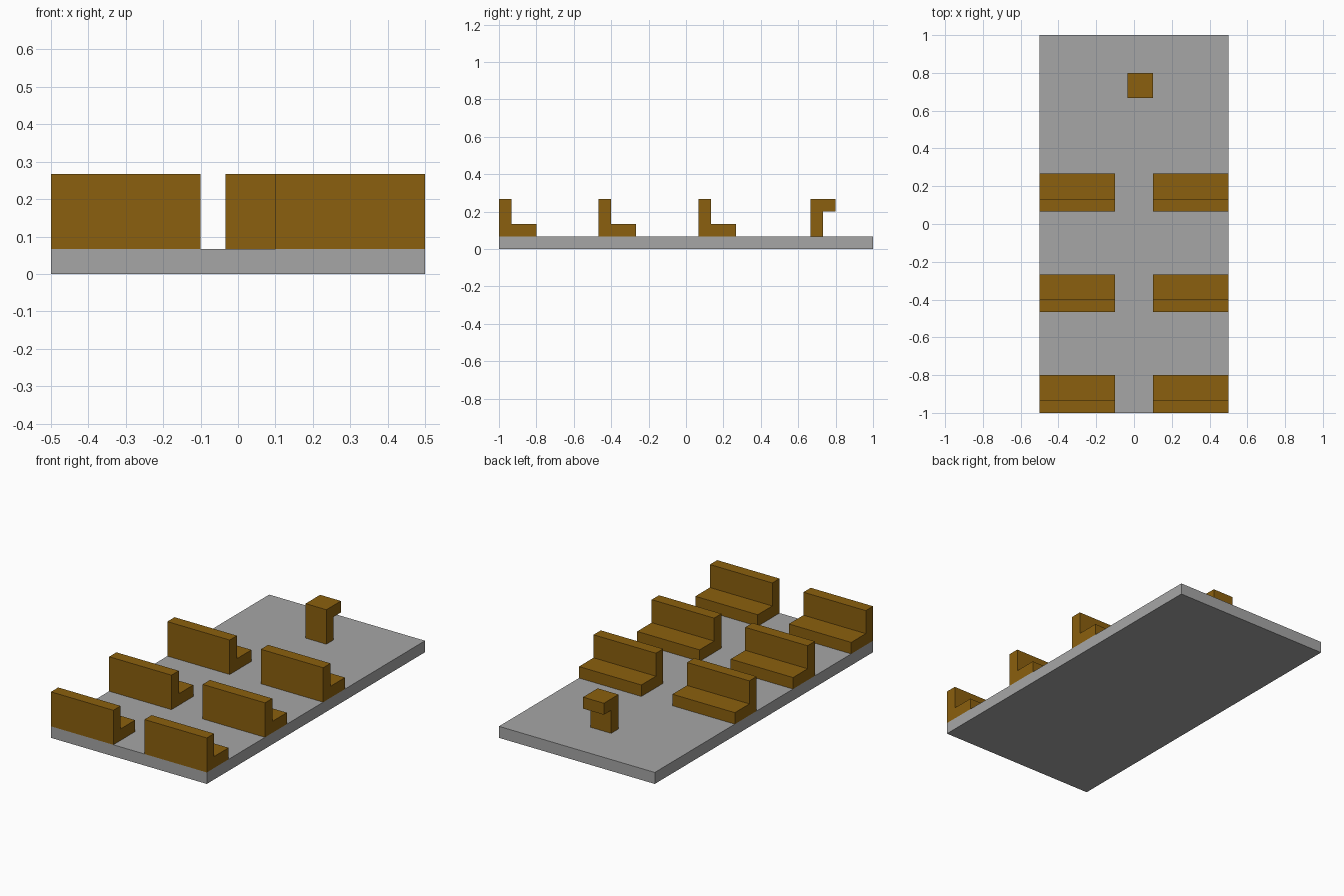
import bpy
import bmesh

cube = bpy.data.objects.get("Cube")
if cube:
    bpy.data.objects.remove(cube, do_unlink=True)

U = 1 / 15  # module all parts are sized by


def make_material(name, color):
    mat = bpy.data.materials.new(name)
    mat.use_nodes = True
    mat.diffuse_color = color
    mat.node_tree.nodes["Principled BSDF"].inputs["Base Color"].default_value = color
    return mat


def extrude_profile(name, profile, x0, x1, y, z, mat):
    """Sweep a (y, z) profile, given in modules, from x0 to x1."""
    bm = bmesh.new()
    face = bm.faces.new([bm.verts.new((x0, y + py * U, z + pz * U)) for py, pz in profile])
    swept = bmesh.ops.extrude_face_region(bm, geom=[face])["geom"]
    verts = [v for v in swept if isinstance(v, bmesh.types.BMVert)]
    bmesh.ops.translate(bm, verts=verts, vec=(x1 - x0, 0, 0))
    bmesh.ops.recalc_face_normals(bm, faces=bm.faces)
    mesh = bpy.data.meshes.new(name)
    bm.to_mesh(mesh)
    bm.free()
    mesh.materials.append(mat)
    obj = bpy.data.objects.new(name, mesh)
    bpy.context.collection.objects.link(obj)
    return obj


wood = make_material("brown wood", (0.258, 0.117, 0.0044, 1))
stone = make_material("grey stone", (0.381, 0.381, 0.381, 1))

# Floor slab
extrude_profile("floor", [(-15, 0), (15, 0), (15, 1), (-15, 1)], -0.5, 0.5, 0, 0, stone)

# Three rows of benches either side of the aisle
bench = [(0, 0), (3, 0), (3, 1), (1, 1), (1, 3), (0, 3)]
for row, y in enumerate((-15 * U, -7 * U, U), 1):
    extrude_profile(f"bench_right_{row}", bench, -0.5, -0.1, y, U, wood)
    extrude_profile(f"bench_left_{row}", bench, 0.1, 0.5, y, U, wood)

# Lectern with its top overhanging to the back
lectern = [(0, 0), (1, 0), (1, 2), (2, 2), (2, 3), (0, 3)]
extrude_profile("lectern", lectern, -0.5 * U, 1.5 * U, 10 * U, U, wood)
